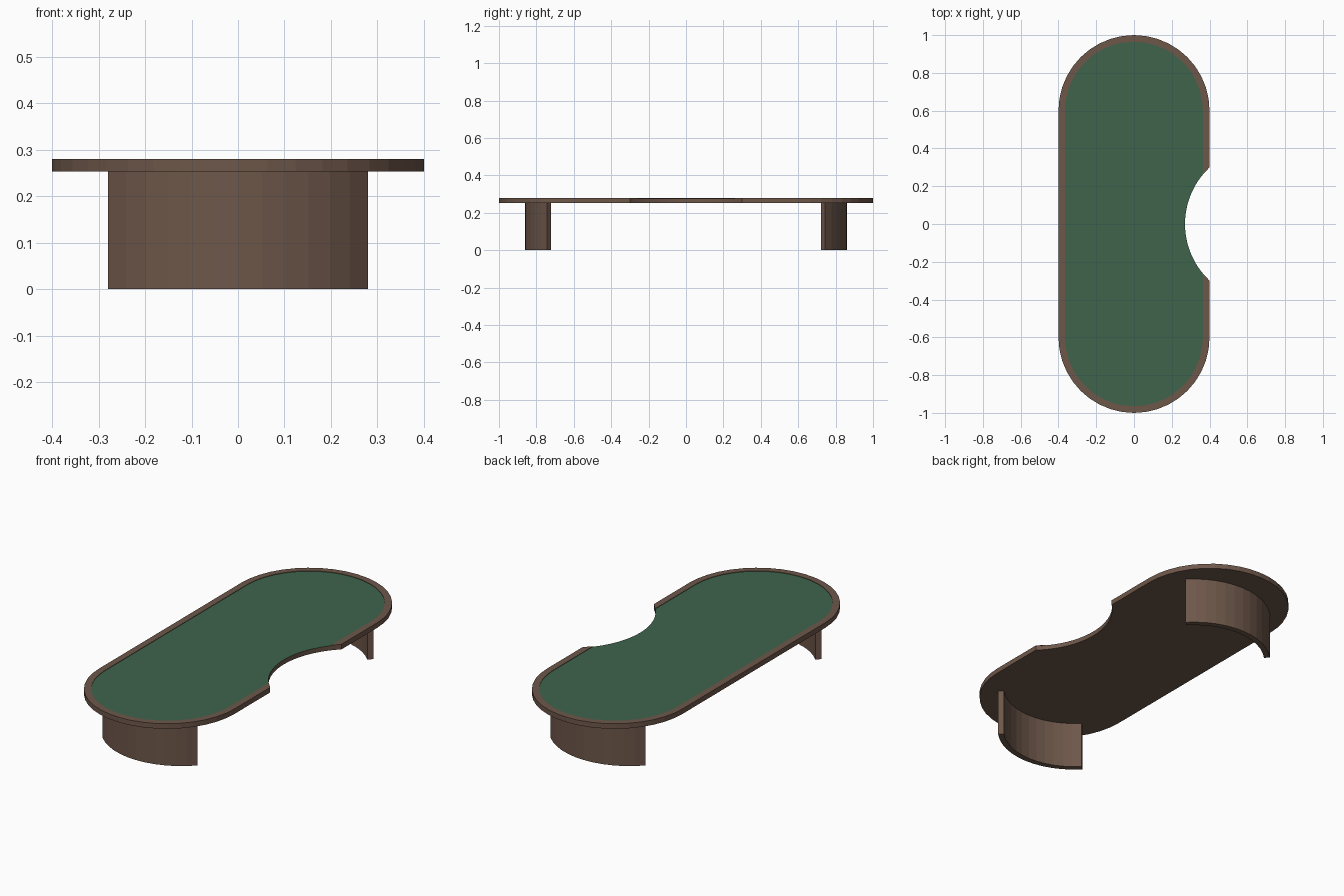
import bpy, bmesh, math

if "Cube" in bpy.data.objects:
    bpy.data.objects.remove(bpy.data.objects["Cube"])

TOP, UNDER, FELT_Z = 0.28, 0.253, 0.2775
NOTCH_X, NOTCH_R = 0.681, 0.411   # circle that bites into the +x side
SEG = 20


def material(name, rgb):
    m = bpy.data.materials.new(name)
    m.diffuse_color = (*rgb, 1)
    m.use_nodes = True
    m.node_tree.nodes["Principled BSDF"].inputs["Base Color"].default_value = m.diffuse_color
    return m


wood = material("brown wood", (0.155, 0.095, 0.068))
green = material("green felt", (0.050, 0.127, 0.073))


def add_object(name, bm, mat):
    bmesh.ops.recalc_face_normals(bm, faces=bm.faces)
    me = bpy.data.meshes.new(name)
    bm.to_mesh(me)
    bm.free()
    me.materials.append(mat)
    ob = bpy.data.objects.new(name, me)
    bpy.context.collection.objects.link(ob)
    return ob


def prism(name, pts, z0, z1, mat):
    """Closed outline extruded from z0 to z1."""
    bm = bmesh.new()
    lo = [bm.verts.new((x, y, z0)) for x, y in pts]
    hi = [bm.verts.new((x, y, z1)) for x, y in pts]
    bm.faces.new(lo)
    bm.faces.new(hi)
    n = len(pts)
    for i in range(n):
        j = (i + 1) % n
        bm.faces.new((lo[i], lo[j], hi[j], hi[i]))
    return add_object(name, bm, mat)


def strip(name, outer, inner, z0, z1, mat):
    """Solid band between two open rails with the same point count."""
    bm = bmesh.new()
    rings = [[bm.verts.new((*p, z)) for p, z in
              ((o, z0), (o, z1), (i, z1), (i, z0))] for o, i in zip(outer, inner)]
    for a, b in zip(rings, rings[1:]):
        for k in range(4):
            m = (k + 1) % 4
            bm.faces.new((a[k], a[m], b[m], b[k]))
    bm.faces.new(rings[0])
    bm.faces.new(rings[-1])
    return add_object(name, bm, mat)


def arc(cx, cy, r, a0, a1, n=SEG):
    return [(cx + r * math.cos(math.radians(a0 + (a1 - a0) * i / n)),
             cy + r * math.sin(math.radians(a0 + (a1 - a0) * i / n)))
            for i in range(n + 1)]


def rail(r):
    """Stadium outline of end radius r, open at the notch."""
    y = math.sqrt(NOTCH_R ** 2 - (NOTCH_X - r) ** 2)
    return ([(r, y)] + arc(0, 0.6, r, 0, 180)
            + arc(0, -0.6, r, 180, 360) + [(r, -y)])


def outline(r):
    """Stadium outline closed by the notch curve."""
    half = math.degrees(math.acos((NOTCH_X - r) / NOTCH_R))
    return rail(r) + arc(NOTCH_X, 0, NOTCH_R, 180 + half, 180 - half)[1:-1]


# Table top: board, raised rim and felt inlay
prism("table_board", outline(0.4), UNDER, FELT_Z - 0.001, wood)
strip("table_rim", rail(0.4), rail(0.365), FELT_Z - 0.001, TOP, wood)
prism("felt_surface", outline(0.365), FELT_Z - 0.001, FELT_Z, green)

# Curved panel legs under each end
LEG_R, LEG_T, HALF = 0.387, 0.03, 46.2
for name, s in (("front_leg", -1), ("back_leg", 1)):
    cy = s * (0.861 - LEG_R)
    a0, a1 = s * 90 - HALF, s * 90 + HALF
    strip(name, arc(0, cy, LEG_R, a0, a1, 12),
          arc(0, cy, LEG_R - LEG_T, a0, a1, 12), 0, UNDER, wood)
